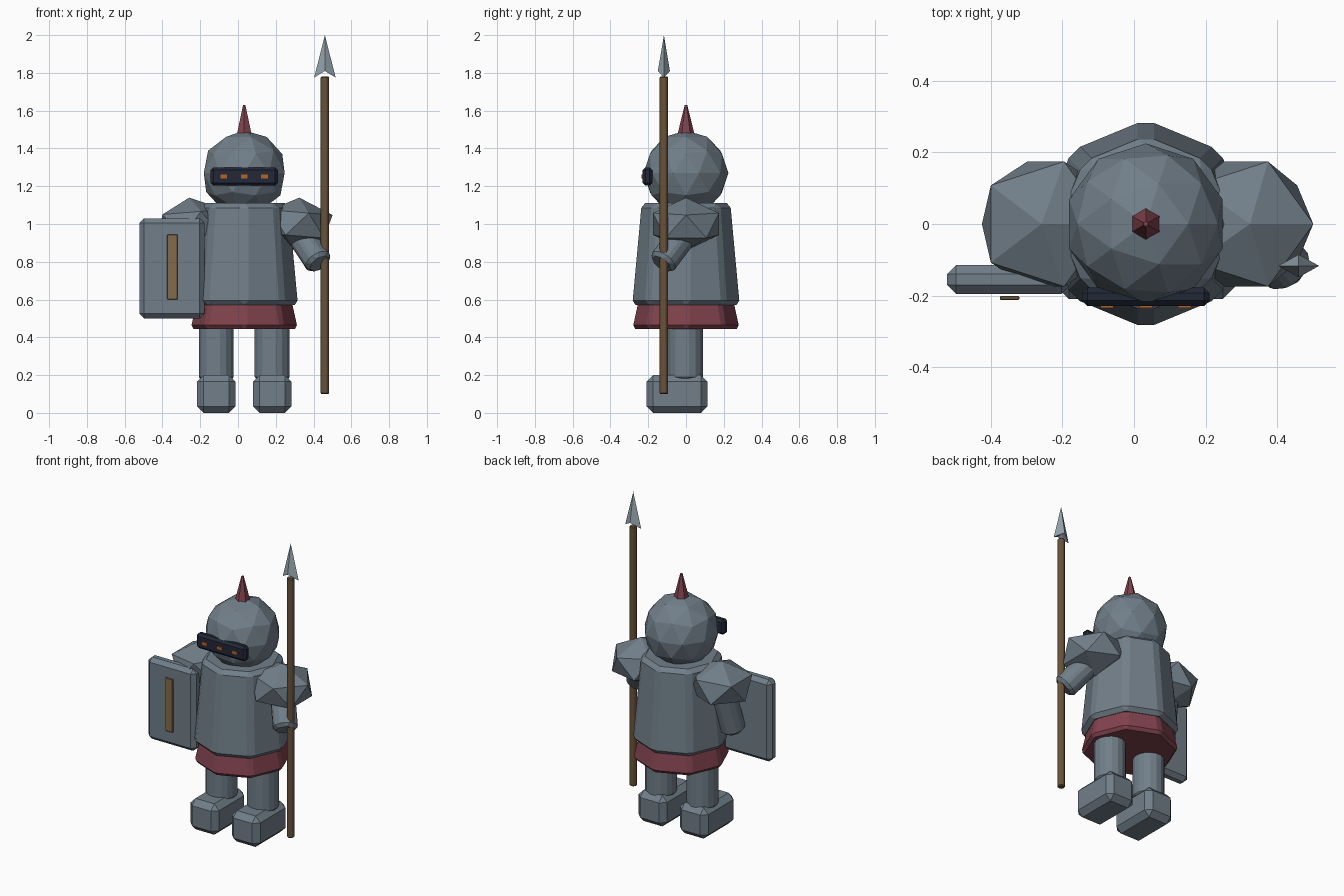
import bpy, bmesh, math
from mathutils import Matrix, Vector

if "Cube" in bpy.data.objects:
    bpy.data.objects.remove(bpy.data.objects["Cube"])

CX = 0.033  # body centre line


def material(name, rgb):
    m = bpy.data.materials.new(name)
    m.diffuse_color = (*rgb, 1)
    m.use_nodes = True
    m.node_tree.nodes["Principled BSDF"].inputs["Base Color"].default_value = m.diffuse_color
    return m


STEEL = material("blue_grey_steel", (0.165, 0.21, 0.25))
RED = material("dark_red", (0.22, 0.055, 0.075))
WOOD = material("dark_wood", (0.14, 0.085, 0.042))
TAN = material("light_wood", (0.23, 0.145, 0.07))
NAVY = material("navy_black", (0.016, 0.021, 0.038))
AMBER = material("amber", (0.45, 0.13, 0.02))
BRIGHT = material("bright_steel", (0.30, 0.37, 0.42))


def finish(bm, name, mat, bevel=0):
    bmesh.ops.recalc_face_normals(bm, faces=bm.faces)
    me = bpy.data.meshes.new(name)
    bm.to_mesh(me)
    bm.free()
    me.materials.append(mat)
    ob = bpy.data.objects.new(name, me)
    bpy.context.collection.objects.link(ob)
    if bevel:
        b = ob.modifiers.new("chamfer", 'BEVEL')
        b.width, b.segments = bevel, 1
        b.limit_method, b.angle_limit = 'ANGLE', math.radians(30)
    return ob


def box(name, lo, hi, mat, bevel=0):
    lo, hi = Vector(lo), Vector(hi)
    bm = bmesh.new()
    bmesh.ops.create_cube(bm, size=1, matrix=Matrix.Translation((lo + hi) / 2)
                          @ Matrix.Diagonal((*(hi - lo), 1)))
    return finish(bm, name, mat, bevel)


def rod(name, a, b, r1, r2, mat, sides=8, bevel=0):
    """Tapered prism from point a to point b."""
    a, b = Vector(a), Vector(b)
    d = b - a
    rot = Matrix() if d.xy.length < 1e-6 else d.to_track_quat('Z', 'Y').to_matrix().to_4x4()
    bm = bmesh.new()
    bmesh.ops.create_cone(bm, cap_ends=True, segments=sides, radius1=r1, radius2=r2,
                          depth=d.length, matrix=Matrix.Translation((a + b) / 2) @ rot)
    return finish(bm, name, mat, bevel)


def ball(name, centre, scale, subdiv, tilt=0):
    bm = bmesh.new()
    bmesh.ops.create_icosphere(bm, subdivisions=subdiv, radius=1,
                               matrix=Matrix.Translation(centre) @ Matrix.Rotation(tilt, 4, 'Y')
                               @ Matrix.Diagonal((*scale, 1)))
    return finish(bm, name, STEEL)


# Torso and skirt
rod("torso", (CX, 0, 0.57), (CX, 0, 1.11), 0.294, 0.244, STEEL, 8, 0.025)
rod("skirt", (CX, 0, 0.445), (CX, 0, 0.60), 0.291, 0.257, RED, 8, 0.02)

# Legs, feet and shoulder plates
for side, s in (("left", -1), ("right", 1)):
    x = CX + s * 0.148
    rod(side + "_leg", (x, -0.003, 0.17), (x, -0.003, 0.50), 0.1, 0.1, STEEL, 8, 0.02)
    box(side + "_foot", (x - 0.102, -0.21, 0), (x + 0.102, 0.115, 0.2), STEEL, 0.035)
    ball(side + "_shoulder_plate", (CX + s * 0.28, 0, 1.0), (0.205, 0.205, 0.14), 1, s * 0.08)

# Arms
rod("right_arm", (0.30, 0.02, 0.99), (0.432, -0.13, 0.79), 0.08, 0.08, STEEL, 8, 0.02)
rod("left_arm", (-0.25, 0, 1.0), (-0.285, -0.08, 0.67), 0.08, 0.08, STEEL, 8, 0.02)

# Helmet with crest spike and visor
ball("helmet", (CX, 0, 1.27), (0.225, 0.225, 0.225), 2)
rod("crest_spike", (CX, 0, 1.47), (CX, 0, 1.63), 0.046, 0.007, RED, 6)
box("visor", (CX - 0.178, -0.229, 1.203), (CX + 0.178, -0.178, 1.3), NAVY, 0.015)
for i in (-1, 0, 1):
    x = CX + i * 0.108
    box("eye_slot_%d" % (i + 2), (x - 0.018, -0.235, 1.242), (x + 0.018, -0.2265, 1.261), AMBER)

# Shield with front strip
box("shield", (-0.522, -0.195, 0.5), (-0.178, -0.115, 1.03), STEEL, 0.025)
box("shield_strip", (-0.375, -0.212, 0.6), (-0.32, -0.201, 0.945), TAN, 0.003)

# Spear shaft and barbed four-edged point
SX, SY = 0.46, -0.117
rod("spear_shaft", (SX, SY, 0.1), (SX, SY, 1.78), 0.024, 0.024, WOOD, 8, 0.005)
bm = bmesh.new()
tip = bm.verts.new((SX, SY, 2.0))
base = bm.verts.new((SX, SY, 1.815))
ring = [bm.verts.new((SX + x, SY + y, z)) for x, y, z in
        ((0.057, 0, 1.775), (0, 0.032, 1.81), (-0.057, 0, 1.775), (0, -0.032, 1.81))]
for i in range(4):
    a, b = ring[i], ring[(i + 1) % 4]
    bm.faces.new((tip, a, b))
    bm.faces.new((base, b, a))
finish(bm, "spear_point", BRIGHT)
